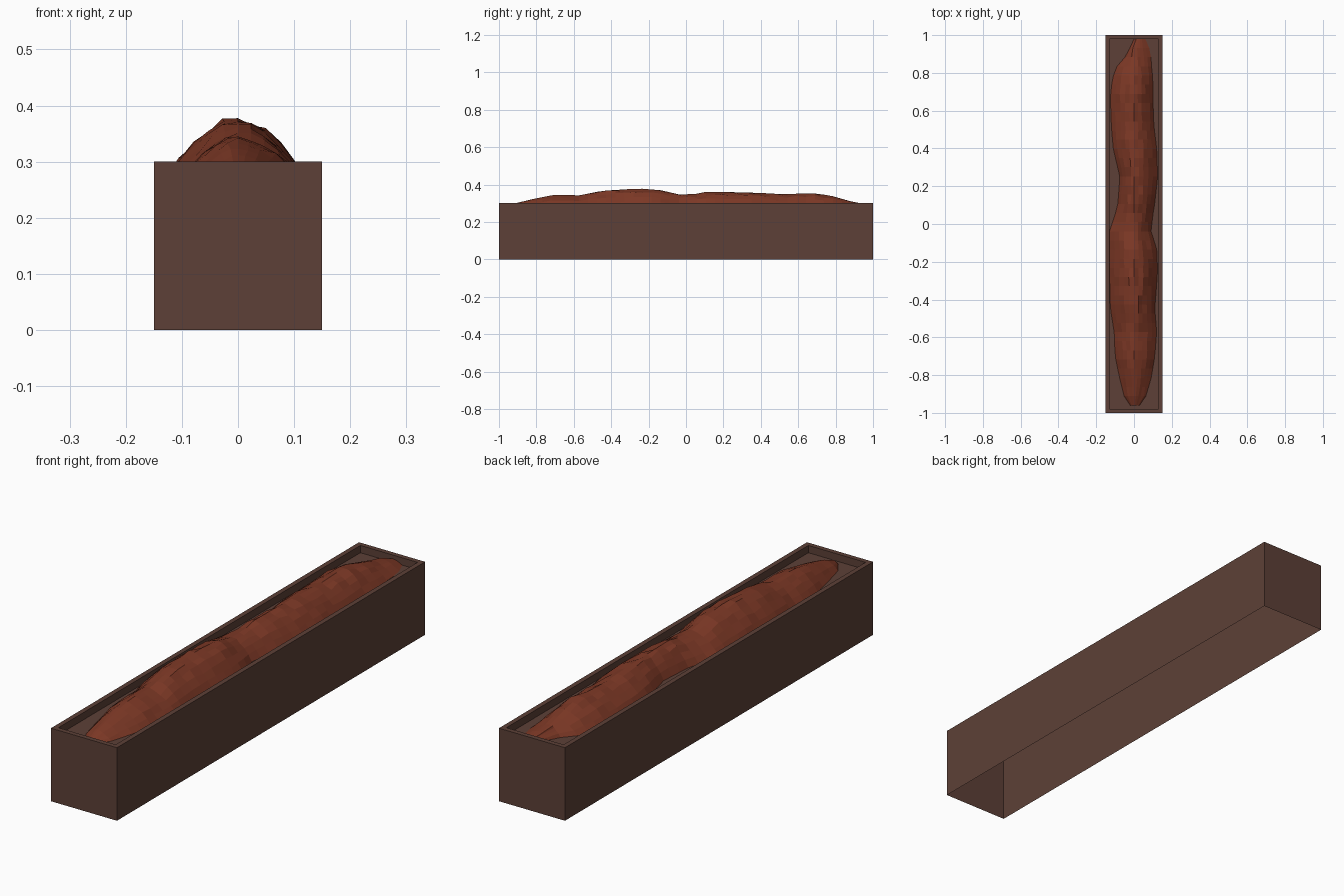
import bpy, bmesh, random

if "Cube" in bpy.data.objects:
    bpy.data.objects.remove(bpy.data.objects["Cube"])

random.seed(4)


def material(name, rgb):
    m = bpy.data.materials.new(name)
    m.diffuse_color = (*rgb, 1)
    m.use_nodes = True
    m.node_tree.nodes["Principled BSDF"].inputs["Base Color"].default_value = m.diffuse_color
    return m


def make_object(name, bm, mat):
    me = bpy.data.meshes.new(name)
    bm.to_mesh(me)
    bm.free()
    me.materials.append(mat)
    ob = bpy.data.objects.new(name, me)
    bpy.context.collection.objects.link(ob)
    return ob


WOOD = material("dark brown", (0.109, 0.051, 0.038))
SOIL = material("red brown soil", (0.205, 0.040, 0.019))
FLOOR = 0.27

# planter box: open-bottomed shell, folded over a rim into a shallow tray
bm = bmesh.new()
loops = []
for hx, hy, z in [(.15, 1, 0), (.15, 1, .3), (.13, .98, .3), (.13, .98, FLOOR)]:
    loops.append([bm.verts.new((sx * hx, sy * hy, z))
                  for sx, sy in ((-1, -1), (1, -1), (1, 1), (-1, 1))])
for a, b in zip(loops, loops[1:]):
    for i in range(4):
        j = (i + 1) % 4
        bm.faces.new((a[i], a[j], b[j], b[i]))
bm.faces.new(loops[-1])
make_object("planter_box", bm, WOOD)

# soil mound: stations of (y, left edge, right edge, ridge height)
STATIONS = [
    (-.96, -.02, .03, .282), (-.92, -.05, .06, .298), (-.82, -.075, .09, .322),
    (-.7, -.10, .11, .346), (-.57, -.105, .12, .342), (-.45, -.125, .11, .366),
    (-.25, -.13, .125, .379), (-.13, -.13, .12, .369), (-.04, -.13, .09, .347),
    (.05, -.10, .10, .349), (.11, -.085, .11, .362), (.25, -.075, .125, .359),
    (.4, -.11, .12, .355), (.52, -.12, .105, .348), (.67, -.125, .10, .354),
    (.77, -.115, .10, .342), (.86, -.08, .09, .316), (.90, -.025, .09, .305),
    (.95, -.02, .075, .298), (.98, 0, .06, .285)]


def sample(y):
    for a, b in zip(STATIONS, STATIONS[1:]):
        if y <= b[0]:
            t = max(0, (y - a[0]) / (b[0] - a[0]))
            return [p + (q - p) * t for p, q in zip(a[1:], b[1:])]
    return STATIONS[-1][1:]


bm = bmesh.new()
ROWS, COLS = 40, 10
rows = []
for r in range(ROWS + 1):
    y = -.96 + 1.94 * r / ROWS
    left, right, top = sample(y)
    ridge = max(left + .015, min(right - .015, 0))
    row = []
    for c in range(COLS + 1):
        t = 2 * c / COLS - 1
        x = ridge + (right - ridge if t > 0 else ridge - left) * t
        h = (top - FLOOR) * (1 - abs(t) ** 1.8)
        inner = 0 < r < ROWS and 0 < c < COLS
        if inner and c != COLS // 2:
            h *= random.uniform(.92, 1.06)
            x += random.uniform(-.003, .003)
        row.append(bm.verts.new((x, y, FLOOR + h)))
    rows.append(row)
for a, b in zip(rows, rows[1:]):
    for c in range(COLS):
        bm.faces.new((a[c], a[c + 1], b[c + 1], b[c]))
# close the two ends down to the tray floor
bm.faces.new(rows[0][::-1])
bm.faces.new(rows[-1])
make_object("soil_mound", bm, SOIL)
